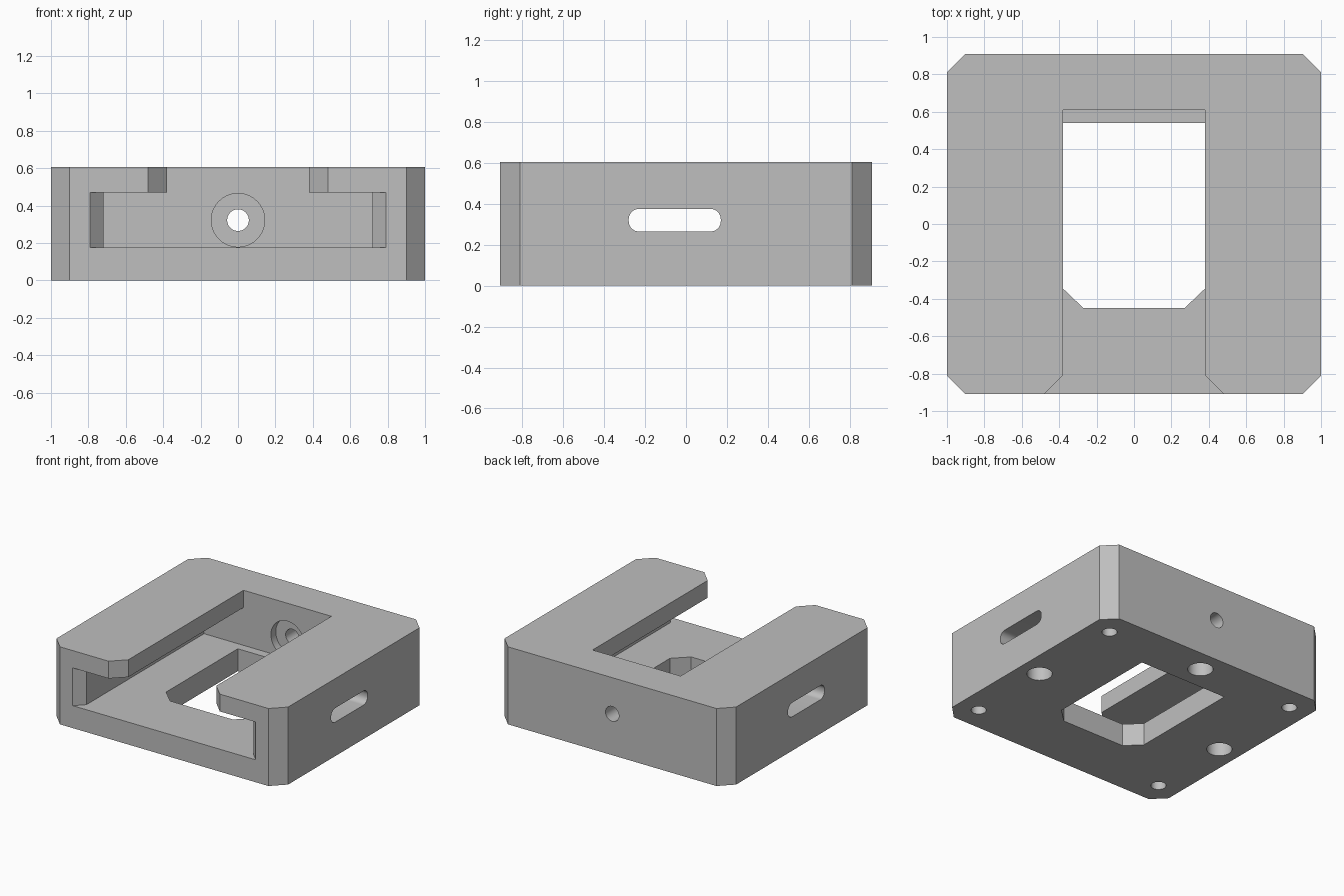
import bpy
import bmesh
from math import sin, cos, pi, radians

old = bpy.data.objects.get("Cube")
if old:
    bpy.data.objects.remove(old, do_unlink=True)

grey = bpy.data.materials.new("plain grey")
grey.use_nodes = True
colour = (0.52, 0.52, 0.52, 1)
grey.diffuse_color = colour
grey.node_tree.nodes["Principled BSDF"].inputs["Base Color"].default_value = colour


def prism(name, outline, low, high, axis="z"):
    """Extrude a 2D outline along an axis."""
    place = {"x": lambda a, b, h: (h, a, b),
             "y": lambda a, b, h: (a, h, b),
             "z": lambda a, b, h: (a, b, h)}[axis]
    bm = bmesh.new()
    rings = [[bm.verts.new(place(a, b, h)) for a, b in outline] for h in (low, high)]
    for ring in rings:
        bm.faces.new(ring)
    n = len(outline)
    for i in range(n):
        j = (i + 1) % n
        bm.faces.new((rings[0][i], rings[0][j], rings[1][j], rings[1][i]))
    bmesh.ops.recalc_face_normals(bm, faces=bm.faces)
    mesh = bpy.data.meshes.new(name)
    bm.to_mesh(mesh)
    bm.free()
    mesh.materials.append(grey)
    obj = bpy.data.objects.new(name, mesh)
    bpy.context.collection.objects.link(obj)
    return obj


def mirrored(half):
    """Close a right-hand half outline across x = 0."""
    return half + [(-x, y) for x, y in reversed(half)]


def circle(cx, cy, r, n=40):
    return [(cx + r * cos(2 * pi * i / n), cy + r * sin(2 * pi * i / n)) for i in range(n)]


def rounded_box(cx, cy, w, h, r, n=8):
    points = []
    for k, (sx, sy) in enumerate(((1, 1), (-1, 1), (-1, -1), (1, -1))):
        for i in range(n + 1):
            t = pi / 2 * (k + i / n)
            points.append((cx + sx * (w / 2 - r) + r * cos(t), cy + sy * (h / 2 - r) + r * sin(t)))
    return points


def cut(body, *args):
    """Subtract a prism from the body."""
    cutter = prism(*args)
    cutter.hide_render = True
    mod = body.modifiers.new("cut", "BOOLEAN")
    mod.operation = "DIFFERENCE"
    mod.solver = "EXACT"
    mod.object = cutter
    bpy.ops.object.modifier_apply(modifier=mod.name)
    bpy.data.objects.remove(cutter, do_unlink=True)


# Block with chamfered upright corners
body = prism("slotted_block", mirrored([(0.9, -0.91), (1, -0.81), (1, 0.81), (0.9, 0.91)]), 0, 0.605)
bpy.context.view_layer.objects.active = body
body.select_set(True)

# Wide cavity with flared mouth, and narrower opening above it
cut(body, "cavity", mirrored([(0.79, -1.1), (0.79, -0.91), (0.72, -0.84), (0.72, 0.61)]), 0.175, 0.47)
cut(body, "top_slot", mirrored([(0.48, -1.1), (0.48, -0.91), (0.38, -0.81), (0.38, 0.61)]), 0.4, 0.7)

# Window through the floor
cut(body, "floor_window", mirrored([(0.27, -0.45), (0.38, -0.345), (0.38, 0.54)]), -0.1, 0.3)

# Rounded slots through both side walls
cut(body, "side_slots", rounded_box(-0.055, 0.32, 0.45, 0.11, 0.05), -1.1, 1.1, "x")

# Counterbored hole through the back wall
cut(body, "counterbore", circle(0, 0.322, 0.143), 0.4, 0.67, "y")
cut(body, "back_hole", circle(0, 0.322, 0.058), 0.5, 1.1, "y")

# Blind holes in the underside: small at the corners, large at the middles
for x in (-0.83, 0.83):
    for y in (-0.72, 0.72):
        cut(body, "corner_hole", circle(x, y, 0.054), -0.1, 0.2)
for x, y in ((-0.83, -0.05), (0.83, -0.05), (0, 0.73)):
    cut(body, "large_hole", circle(x, y, 0.09), -0.1, 0.15)

bpy.ops.object.shade_smooth_by_angle(angle=radians(30))
